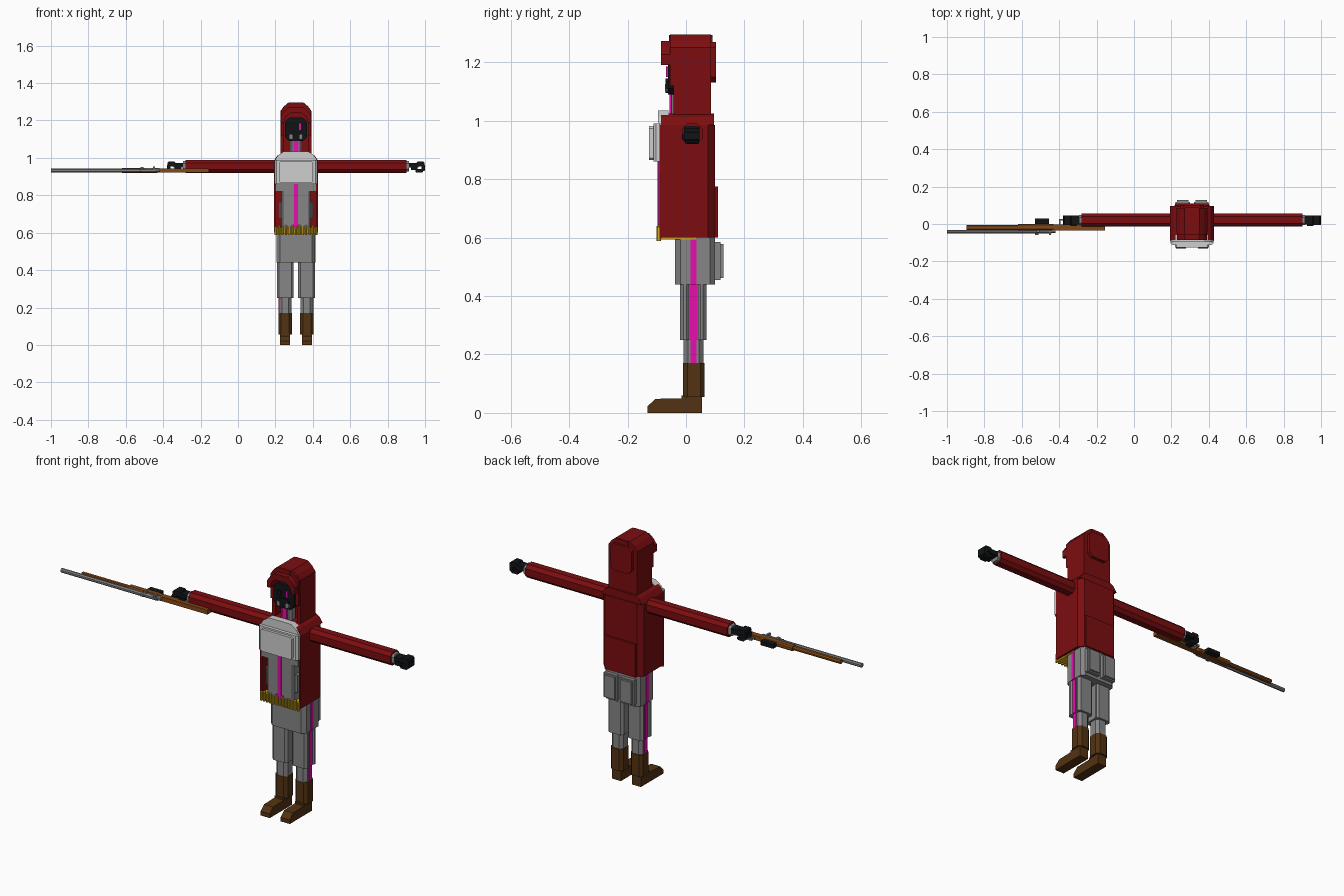
import bpy, bmesh
from mathutils import Vector

CX = 0.31  # centre line of the figure


def mat(name, rgb):
    m = bpy.data.materials.new(name)
    m.diffuse_color = (*rgb, 1)
    return m


RED = mat("dark red cloth", (0.20, 0.004, 0.005))
GREY = mat("grey cloth", (0.24, 0.24, 0.24))
PALE = mat("pale armour", (0.62, 0.62, 0.62))
BLACK = mat("black", (0.006, 0.007, 0.008))
PINK = mat("magenta trim", (0.80, 0.004, 0.42))
BROWN = mat("boot leather", (0.085, 0.032, 0.006))
WOOD = mat("rifle wood", (0.23, 0.065, 0.008))
GOLD = mat("gold", (0.70, 0.43, 0.01))
STEEL = mat("rifle steel", (0.22, 0.22, 0.22))


def prism(name, pts, axis, a, b, m):
    """Extrude a 2D outline along an axis from a to b."""
    put = {'x': lambda u, v, w: (w, u, v), 'y': lambda u, v, w: (u, w, v),
           'z': lambda u, v, w: (u, v, w)}[axis]
    bm = bmesh.new()
    face = bm.faces.new([bm.verts.new(put(u, v, a)) for u, v in pts])
    r = bmesh.ops.extrude_face_region(bm, geom=[face])
    shift = Vector(put(0, 0, b - a))
    bmesh.ops.translate(bm, vec=shift,
                        verts=[g for g in r['geom'] if isinstance(g, bmesh.types.BMVert)])
    bmesh.ops.recalc_face_normals(bm, faces=bm.faces)
    me = bpy.data.meshes.new(name)
    bm.to_mesh(me)
    bm.free()
    me.materials.append(m)
    ob = bpy.data.objects.new(name, me)
    bpy.context.collection.objects.link(ob)
    return ob


def box(name, x, y, z, m, c=0.0, axis='z'):
    """Box from ranges, with corners along one axis chamfered by c."""
    (u0, u1), (v0, v1), w = {'x': (y, z, x), 'y': (x, z, y), 'z': (x, y, z)}[axis]
    if c:
        pts = [(u0 + c, v0), (u1 - c, v0), (u1, v0 + c), (u1, v1 - c),
               (u1 - c, v1), (u0 + c, v1), (u0, v1 - c), (u0, v0 + c)]
    else:
        pts = [(u0, v0), (u1, v0), (u1, v1), (u0, v1)]
    return prism(name, pts, axis, w[0], w[1], m)


def sides(name, x, y, z, m, c=0.0, axis='z'):
    """Left and right copies; x is measured outward from the centre line."""
    for side, s in (("left", 1), ("right", -1)):
        box(side + "_" + name, sorted((CX + s * x[0], CX + s * x[1])), y, z, m, c, axis)


def mid(name, hw, y, z, m, c=0.0, axis='z'):
    box(name, (CX - hw, CX + hw), y, z, m, c, axis)


# Boots and legs
for side, s in (("left", 1), ("right", -1)):
    xs = sorted((CX + s * 0.032, CX + s * 0.085))
    prism(side + "_foot", [(-0.132, 0), (0.055, 0), (0.055, 0.06), (-0.015, 0.06), (-0.015, 0.05),
                           (-0.105, 0.048), (-0.132, 0.022)], 'x', xs[0], xs[1], BROWN)
sides("boot_shaft", (0.022, 0.094), (-0.01, 0.064), (0.055, 0.17), BROWN, 0.015)
sides("calf", (0.024, 0.09), (-0.008, 0.06), (0.17, 0.25), GREY, 0.015)
sides("calf_stripe", (0.085, 0.093), (0.015, 0.036), (0.17, 0.25), PINK)
sides("thigh_core", (0.014, 0.094), (-0.01, 0.062), (0.25, 0.45), GREY)
sides("thigh_front", (0.012, 0.102), (-0.02, 0.014), (0.25, 0.45), GREY, 0.012)
sides("thigh_back", (0.012, 0.102), (0.037, 0.071), (0.25, 0.45), GREY, 0.012)
sides("thigh_stripe", (0.09, 0.098), (0.014, 0.037), (0.25, 0.45), PINK)

# Hips and rear pouches
mid("hips", 0.103, (-0.037, 0.10), (0.44, 0.60), GREY, 0.018)
sides("hip_stripe", (0.098, 0.105), (0.015, 0.036), (0.44, 0.595), PINK)
sides("rear_pouch", (0.01, 0.088), (0.095, 0.118), (0.455, 0.585), GREY)
sides("rear_pouch_flap", (0.018, 0.08), (0.118, 0.129), (0.462, 0.578), GREY)

# Coat: solid rear, thin side flaps, shoulders and tail panel
W = 0.118
prism("coat_back", [(CX - W, -0.03), (CX + W, -0.03), (CX + W, 0.075), (CX + W - 0.025, 0.10),
                    (CX - W + 0.025, 0.10), (CX - W, 0.075)], 'z', 0.60, 0.985, RED)
sides("coat_flap", (W - 0.01, W), (-0.09, -0.03), (0.60, 0.985), RED)
prism("coat_shoulders", [(CX - W, 0.985), (CX + W, 0.985), (CX + W - 0.018, 1.012),
                         (CX + W - 0.04, 1.025), (CX - W + 0.04, 1.025), (CX - W + 0.018, 1.012)],
      'y', -0.085, 0.095, RED)
mid("coat_tail", 0.09, (0.10, 0.11), (0.60, 0.775), RED)

# Torso front and trim
mid("torso", 0.078, (-0.094, -0.02), (0.62, 0.87), GREY, 0.008)
mid("upper_torso", 0.107, (-0.094, -0.02), (0.82, 0.99), GREY)
sides("side_pocket", (0.07, 0.092), (-0.086, -0.03), (0.675, 0.765), GREY, 0.008)
mid("torso_stripe", 0.010, (-0.098, -0.09), (0.63, 0.86), PINK)
mid("stripe_foot", 0.022, (-0.098, -0.09), (0.632, 0.645), PINK)

# Belt with a row of cartridges
mid("belt", 0.106, (-0.088, 0.035), (0.594, 0.628), GOLD)
for i in range(13):
    x = CX - 0.108 + i * 0.018
    box("cartridge_%d" % (i + 1), (x - 0.006, x + 0.006), (-0.101, -0.086),
        (0.588, 0.64 if i % 2 else 0.634), GOLD, 0.003)

# Chest armour and collar
mid("chest_plate", 0.115, (-0.112, -0.08), (0.86, 0.99), PALE, 0.01)
mid("chest_front", 0.092, (-0.126, -0.11), (0.865, 0.982), PALE, 0.008, 'y')
prism("collar", [(CX - 0.115, 0.985), (CX + 0.115, 0.985), (CX + 0.098, 1.012), (CX + 0.065, 1.035),
                 (CX - 0.065, 1.035), (CX - 0.098, 1.012)], 'y', -0.095, -0.06, PALE)
mid("neck", 0.032, (-0.05, 0.0), (1.0, 1.10), GREY, 0.01)
mid("neck_stripe", 0.013, (-0.056, -0.045), (1.02, 1.09), PINK)

# Head with mask
mid("head", 0.06, (-0.062, 0.02), (1.09, 1.215), BLACK, 0.022, 'y')
mid("mask", 0.036, (-0.07, -0.05), (1.095, 1.145), BLACK, 0.012, 'y')
sides("mask_filter", (0.018, 0.036), (-0.072, -0.06), (1.10, 1.125), GREY, 0.004, 'y')
box("right_lens", (CX - 0.034, CX - 0.014), (-0.068, -0.06), (1.155, 1.178), BLACK)
box("glowing_lens", (CX + 0.016, CX + 0.027), (-0.068, -0.06), (1.15, 1.185), PINK)


# Hood: arched rings around the face and a solid rear
def arch(name, z0, y0, y1, outer=0.083, top=1.295):
    half = [(outer, z0), (outer, top - 0.045), (outer - 0.018, top - 0.02), (outer - 0.042, top)]
    inner = [(0.03, 1.24), (0.052, 1.224), (0.063, 1.195), (0.063, z0)]
    right = [(CX + x, z) for x, z in half]
    left = [(CX - x, z) for x, z in reversed(half)]
    hole = [(CX - x, z) for x, z in reversed(inner)] + [(CX + x, z) for x, z in inner]
    prism(name, right + left + hole, 'y', y0, y1, RED)


arch("hood_opening", 1.02, -0.042, 0.0)
arch("hood_cheeks", 1.12, -0.055, -0.042, 0.081)
arch("hood_brim", 1.19, -0.086, -0.055, 0.079, 1.272)
mid("hood_ridge", 0.034, (-0.058, 0.09), (1.26, 1.294), RED)
prism("hood_back", [(CX - 0.083, 1.02), (CX + 0.083, 1.02), (CX + 0.083, 1.25), (CX + 0.065, 1.275),
                    (CX + 0.041, 1.295), (CX - 0.041, 1.295), (CX - 0.065, 1.275), (CX - 0.083, 1.25)],
      'y', 0.0, 0.085, RED)
mid("hood_rear_bulge", 0.062, (0.085, 0.102), (1.13, 1.27), RED, 0.02, 'y')

# Arms, cuffs and hands
sides("arm", (0.10, 0.59), (-0.014, 0.056), (0.92, 0.99), RED, 0.017, 'x')
sides("cuff", (0.59, 0.605), (-0.006, 0.048), (0.928, 0.982), GREY, 0.012, 'x')
sides("palm", (0.60, 0.655), (-0.004, 0.046), (0.948, 0.972), BLACK)
sides("knuckles", (0.645, 0.688), (-0.006, 0.046), (0.955, 0.98), BLACK, 0.006, 'y')
sides("finger_tips", (0.67, 0.69), (-0.006, 0.046), (0.93, 0.965), BLACK, 0.005, 'y')
sides("finger_curl", (0.64, 0.68), (-0.004, 0.044), (0.922, 0.94), BLACK, 0.004, 'y')
sides("thumb", (0.615, 0.65), (-0.012, 0.004), (0.935, 0.955), BLACK)

# Rifle lying on its side, barrel pointing outward
prism("rifle_stock", [(-0.155, -0.034), (-0.33, -0.034), (-0.44, -0.034), (-0.44, -0.004),
                      (-0.37, -0.004), (-0.32, 0.002), (-0.165, 0.034), (-0.155, 0.03)],
      'z', 0.921, 0.944, WOOD)
box("rifle_receiver", (-0.62, -0.43), (-0.034, 0.001), (0.92, 0.945), WOOD, 0.006, 'x')
box("rifle_forend", (-0.895, -0.61), (-0.032, -0.006), (0.923, 0.942), WOOD, 0.006, 'x')
box("rifle_barrel", (-1.0, -0.44), (-0.052, -0.032), (0.922, 0.943), STEEL, 0.006, 'x')
box("rear_sight", (-0.53, -0.51), (-0.06, -0.05), (0.928, 0.938), STEEL)
box("bolt", (-0.50, -0.42), (-0.048, -0.03), (0.925, 0.945), STEEL, 0.005, 'x')
box("bolt_handle", (-0.455, -0.445), (-0.058, -0.034), (0.938, 0.953), STEEL)
box("bolt_knob", (-0.52, -0.505), (-0.045, -0.033), (0.94, 0.952), STEEL)
box("magazine", (-0.53, -0.455), (0.0, 0.03), (0.922, 0.943), BLACK)
box("trigger_guard", (-0.40, -0.365), (0.02, 0.027), (0.928, 0.938), STEEL)
box("trigger_guard_front", (-0.40, -0.393), (-0.004, 0.022), (0.928, 0.938), STEEL)
